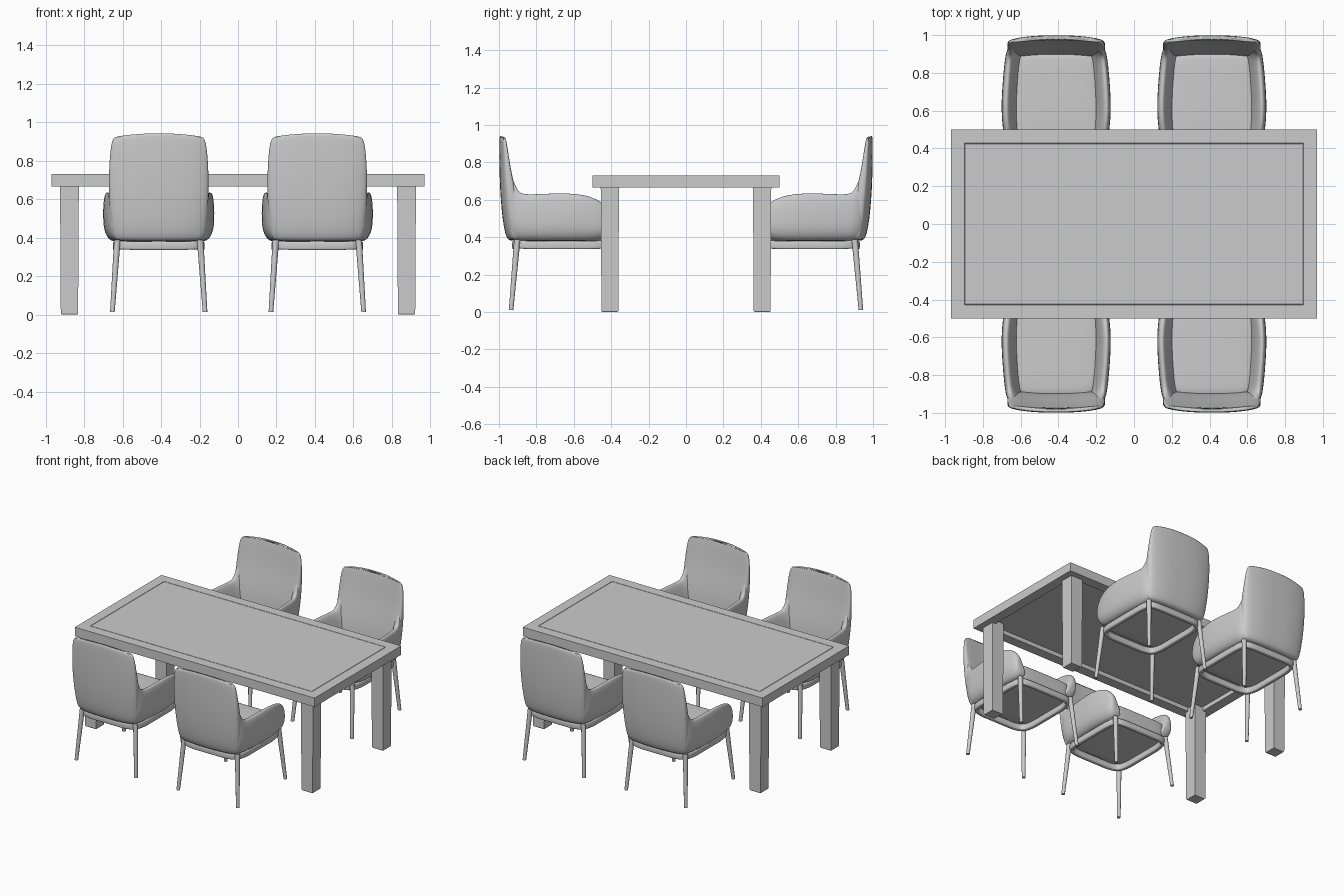
import bpy, bmesh, math
from mathutils import Vector

if "Cube" in bpy.data.objects:
    bpy.data.objects.remove(bpy.data.objects["Cube"])


def add_object(name, bm, smooth=False, subsurf=0):
    bmesh.ops.recalc_face_normals(bm, faces=bm.faces)
    me = bpy.data.meshes.new(name)
    bm.to_mesh(me)
    bm.free()
    ob = bpy.data.objects.new(name, me)
    bpy.context.collection.objects.link(ob)
    if smooth:
        me.shade_smooth()
        me.set_sharp_from_angle(angle=math.radians(60))
    if subsurf:
        mod = ob.modifiers.new("smooth", "SUBSURF")
        mod.levels = mod.render_levels = subsurf
    return ob


def loft(rings, closed=False):
    """Skin a list of point rings, capping the ends unless closed."""
    bm = bmesh.new()
    rows = [[bm.verts.new(p) for p in r] for r in rings]
    n = len(rows[0])
    pairs = list(zip(rows, rows[1:])) + ([(rows[-1], rows[0])] if closed else [])
    for a, b in pairs:
        for i in range(n):
            j = (i + 1) % n
            bm.faces.new((a[i], a[j], b[j], b[i]))
    if not closed:
        bm.faces.new(rows[0])
        bm.faces.new(rows[-1])
    return bm


def superellipse(e, n=32):
    """Unit rounded-square outline; larger e gives squarer corners."""
    pts = []
    for i in range(n):
        t = 2 * math.pi * (i + 0.5) / n
        c, s = math.cos(t), math.sin(t)
        pts.append((math.copysign(abs(c) ** (2 / e), c),
                    math.copysign(abs(s) ** (2 / e), s)))
    return pts


def rod(p, q, r1, r2, n=12):
    p, q = Vector(p), Vector(q)
    return loft([[v + Vector((r * math.cos(2 * math.pi * i / n),
                              r * math.sin(2 * math.pi * i / n), 0)) for i in range(n)]
                 for v, r in ((p, r1), (q, r2))])


# Table top: fine V groove around the panel above, shallow recess below
bm = bmesh.new()
bmesh.ops.create_cube(bm, size=1)
for v in bm.verts:
    v.co = (v.co.x * 1.94, v.co.y, 0.6975 + v.co.z * 0.065)
bm.normal_update()
panel = [f for f in bm.faces if f.normal.z > 0.9]
under = [f for f in bm.faces if f.normal.z < -0.9]
for thick, depth in ((0.072, 0), (0.002, -0.005), (0.002, 0.005)):
    bmesh.ops.inset_region(bm, faces=panel, thickness=thick, depth=depth,
                           use_even_offset=True)
for thick, depth in ((0.072, 0), (0.0005, -0.03)):
    bmesh.ops.inset_region(bm, faces=under, thickness=thick, depth=depth,
                           use_even_offset=True)
add_object("table_top", bm)

# Tapered square table legs
for sx in (-1, 1):
    for sy in (-1, 1):
        rings = []
        for z, h in ((0, 0.041), (0.006, 0.045), (0.69, 0.049)):
            rings.append([(sx * 0.876 + a * h, sy * 0.407 + b * h, z)
                          for a, b in ((-1, -1), (1, -1), (1, 1), (-1, 1))])
        add_object("table_leg", loft(rings))

# ---- One chair, centred on x = 0, its back towards -y ----
chair = []

# Backrest: z, half width, outer y, inner y
levels = [(0.380, 0.222, -0.925, -0.88), (0.395, 0.237, -0.942, -0.872),
          (0.45, 0.247, -0.957, -0.868), (0.55, 0.257, -0.969, -0.878),
          (0.65, 0.260, -0.976, -0.897), (0.75, 0.259, -0.980, -0.922),
          (0.85, 0.253, -0.981, -0.939), (0.915, 0.245, -0.981, -0.951),
          (0.940, 0.231, -0.979, -0.957), (0.946, 0.205, -0.974, -0.963)]
rings = []
for z, hw, yo, yi in levels:
    crown = 0.017 * max(0, (z - 0.6) / 0.345)
    wing = min(0.008, (yi - yo) * 0.1)
    rings.append([(hw * a, (yo + yi) / 2 + (yi - yo) / 2 * b
                   - (0.019 + wing * max(0, b)) * (1 - a * a),
                   z - crown * a * a) for a, b in superellipse(4, 40)])
chair.append(add_object("chair_back", loft(rings), True, 1))

# Arms: y, outer x, bottom z, top z (rising into the backrest)
stations = [(-0.955, 0.245, 0.40, 0.80), (-0.93, 0.257, 0.388, 0.72),
            (-0.90, 0.267, 0.383, 0.645),
            (-0.87, 0.272, 0.381, 0.628), (-0.80, 0.280, 0.380, 0.630),
            (-0.65, 0.291, 0.380, 0.637), (-0.55, 0.288, 0.380, 0.629),
            (-0.47, 0.278, 0.382, 0.603), (-0.43, 0.268, 0.395, 0.567),
            (-0.412, 0.257, 0.425, 0.53), (-0.408, 0.245, 0.45, 0.505)]
for side in (-1, 1):
    rings = []
    for k, (y, xo, z0, z1) in enumerate(stations):
        fat = {len(stations) - 1: 0.4, len(stations) - 2: 0.75}.get(k, 1)
        ring = []
        for a, b in superellipse(2.8, 28):
            half = (0.038 - 0.015 * b) * fat
            x = xo - half + half * a - 0.014 * max(0, -b) ** 2
            ring.append((side * x, y, (z0 + z1) / 2 + (z1 - z0) / 2 * b))
        rings.append(ring)
    chair.append(add_object("chair_arm", loft(rings), True, 1))

# Seat cushion: z, inset from its outline
rings = []
for z, d in ((0.378, 0.02), (0.382, 0.008), (0.40, 0), (0.47, 0),
             (0.49, 0.006), (0.499, 0.02), (0.503, 0.06)):
    rings.append([((0.232 - d + 0.012 * b) * a, -0.668 + (0.248 - d) * b, z)
                  for a, b in superellipse(7, 40)])
chair.append(add_object("seat_cushion", loft(rings), True, 1))

# Seat frame: bowed rounded rectangle swept with a soft square section
path = []
for a, b in superellipse(11, 64):
    x = a * (0.214 + 0.014 * (1 - b * b))
    y = -0.665 + b * (0.240 + 0.014 * (1 - a * a))
    sag = 0.007 * (1 - min(abs(a), abs(b)) ** 2)
    path.append(Vector((x, y, 0.362 - sag)))
rings = []
for i, p in enumerate(path):
    t = path[(i + 1) % len(path)] - path[i - 1]
    nrm = Vector((t.y, -t.x, 0)).normalized()
    rings.append([p + nrm * 0.015 * a + Vector((0, 0, 0.022 * b))
                  for a, b in superellipse(5, 12)])
chair.append(add_object("seat_frame", loft(rings, closed=True), True))

# Splayed round chair legs
for sx in (-1, 1):
    for foot_y, top_y in ((-0.935, -0.902), (-0.385, -0.425)):
        bm = rod((sx * 0.241, foot_y, 0.012), (sx * 0.215, top_y, 0.388), 0.012, 0.017)
        chair.append(add_object("chair_leg", bm, True))

# Place the four chairs, the rear pair turned round to face the table
for x, angle in ((0.412, 0), (-0.412, math.pi), (0.412, math.pi), (-0.412, 0)):
    first = (x > 0 and angle == 0)
    for part in chair:
        ob = part if first else part.copy()
        if not first:
            bpy.context.collection.objects.link(ob)
        ob.location = (x, 0, 0)
        ob.rotation_euler = (0, 0, angle)
